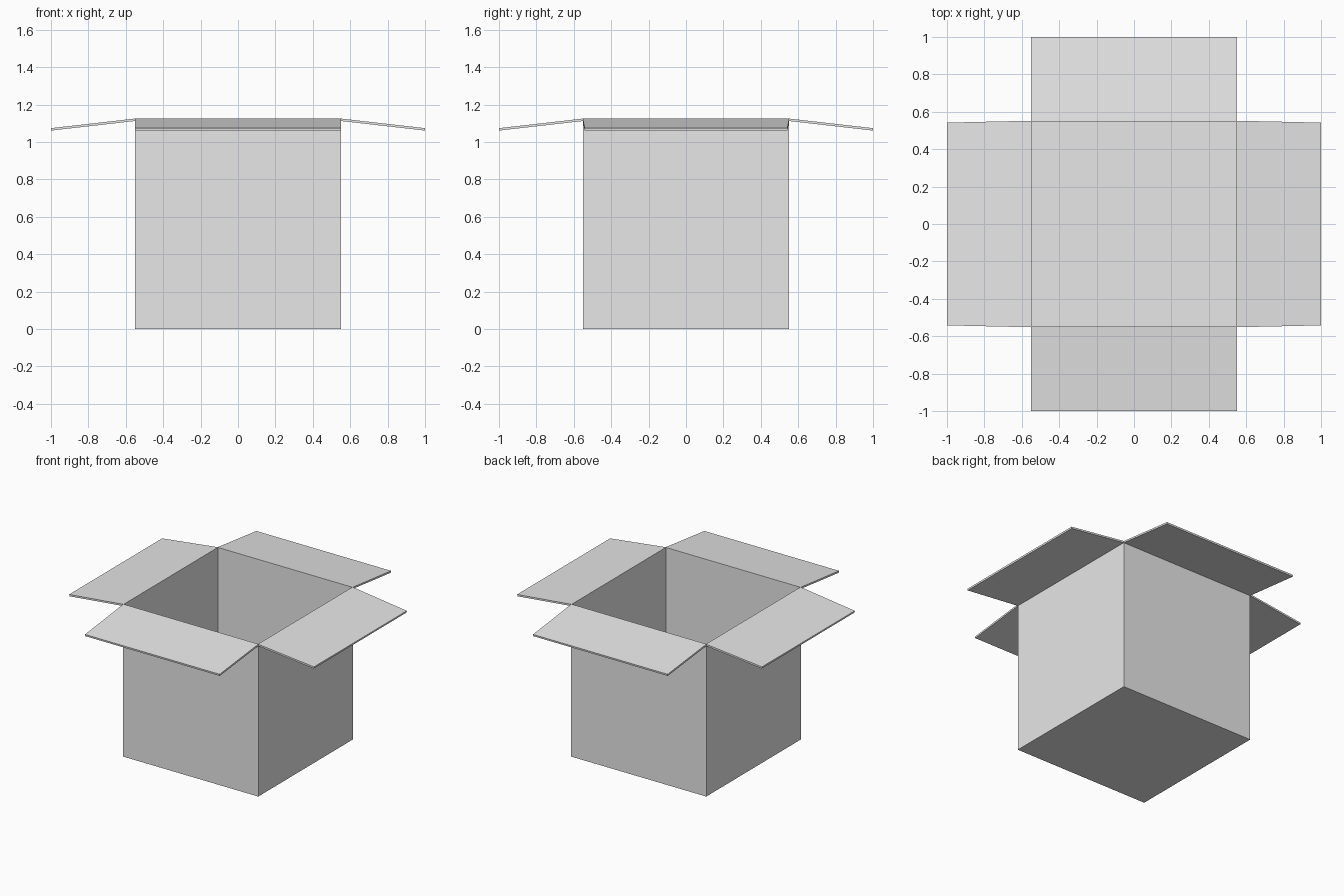
import bpy
import bmesh
from math import radians
from mathutils import Matrix, Vector

cube = bpy.data.objects.get("Cube")
if cube:
    bpy.data.objects.remove(cube, do_unlink=True)

HALF = 0.552      # half width of the box
HEIGHT = 1.125    # height of the rim
TIP_Z = 1.074     # height of the flap tips

# Plain grey card
grey = bpy.data.materials.new("light_grey_card")
grey.use_nodes = True
colour = (0.8, 0.8, 0.8, 1.0)
grey.diffuse_color = colour
grey.node_tree.nodes["Principled BSDF"].inputs["Base Color"].default_value = colour


def add_sheet(name, bm, thickness):
    """Turn a bmesh into a card sheet, thickened away from its outer side."""
    mesh = bpy.data.meshes.new(name)
    bm.to_mesh(mesh)
    bm.free()
    mesh.materials.append(grey)
    obj = bpy.data.objects.new(name, mesh)
    bpy.context.collection.objects.link(obj)
    solid = obj.modifiers.new("card_thickness", 'SOLIDIFY')
    solid.thickness = thickness
    solid.offset = -1
    return obj


# Open box: four walls and a floor
bm = bmesh.new()
size = Matrix.Diagonal((2 * HALF, 2 * HALF, HEIGHT, 1))
bmesh.ops.create_cube(bm, size=1, matrix=Matrix.Translation((0, 0, HEIGHT / 2)) @ size)
bm.normal_update()
lid = [f for f in bm.faces if f.normal.z > 0.5]
bmesh.ops.delete(bm, geom=lid, context='FACES_ONLY')
add_sheet("box_body", bm, 0.004)


# Four drooping flaps hinged on the rim
def add_flap(name, angle, tip_half):
    turn = Matrix.Rotation(radians(angle), 4, 'Z')
    corners = [(HALF, -HALF, HEIGHT), (1, -tip_half, TIP_Z),
               (1, tip_half, TIP_Z), (HALF, HALF, HEIGHT)]
    bm = bmesh.new()
    bm.faces.new([bm.verts.new(turn @ Vector(c)) for c in corners])
    bm.normal_update()
    add_sheet(name, bm, 0.013)


add_flap("left_flap", 0, 0.542)
add_flap("back_flap", 90, 0.55)
add_flap("right_flap", 180, 0.542)
add_flap("front_flap", 270, 0.55)
